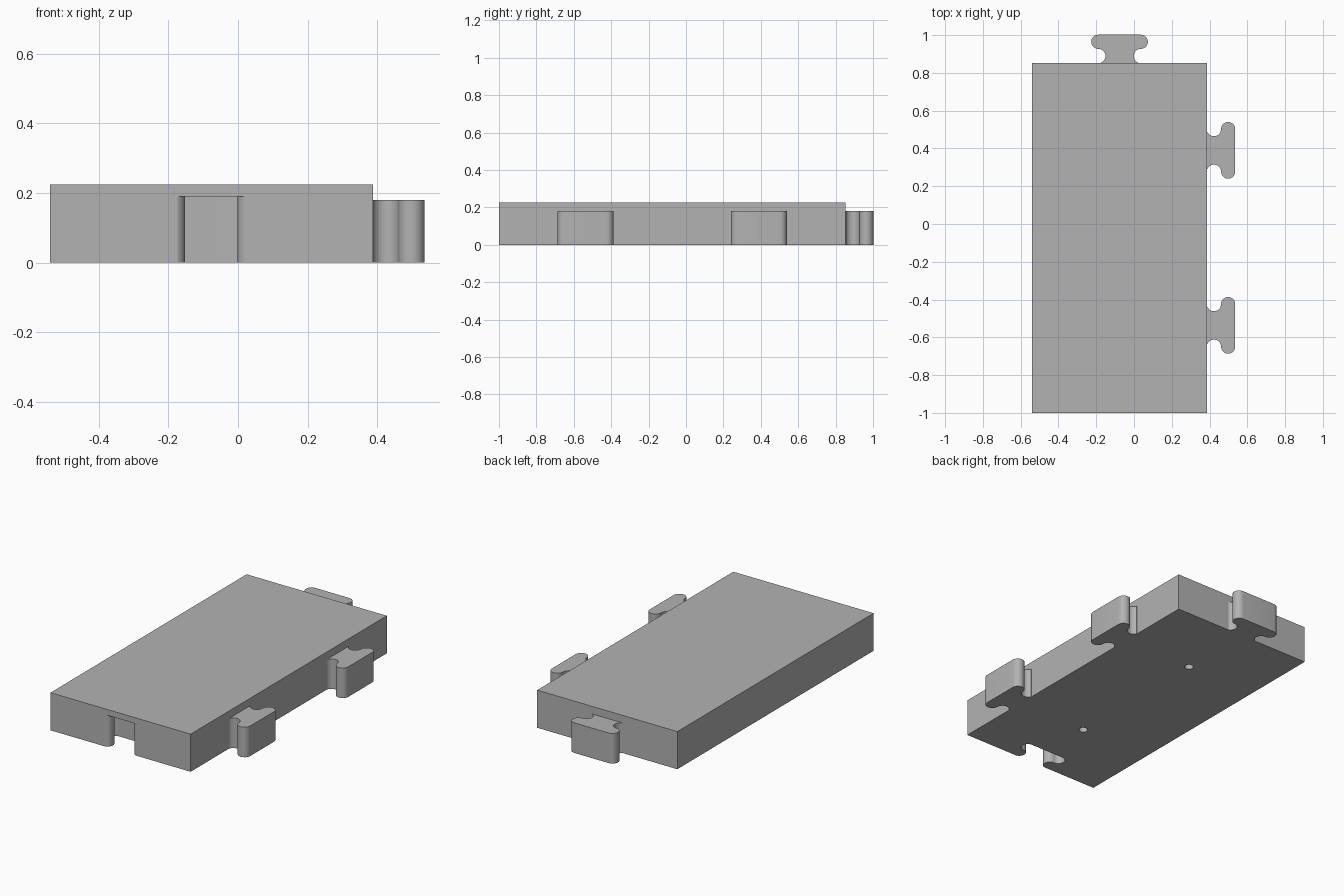
import bpy, bmesh
from math import sin, cos, pi, radians
from mathutils import Matrix, Vector

cube = bpy.data.objects.get("Cube")
if cube:
    bpy.data.objects.remove(cube, do_unlink=True)

grey = bpy.data.materials.new("plain_grey")
grey.use_nodes = True
colour = (0.45, 0.45, 0.45, 1)
grey.diffuse_color = colour
grey.node_tree.nodes["Principled BSDF"].inputs["Base Color"].default_value = colour

LEFT, RIGHT, FRONT, BACK, TOP = -0.54, 0.387, -1.0, 0.853, 0.225
MID_X = (LEFT + RIGHT) / 2
QUARTERS = [FRONT + (BACK - FRONT) * t for t in (0.25, 0.75)]


def prism(name, outline, low, high, matrix=Matrix()):
    """Extrude a flat outline from low to high."""
    bm = bmesh.new()
    face = bm.faces.new([bm.verts.new((x, y, low)) for x, y in outline])
    result = bmesh.ops.extrude_face_region(bm, geom=[face])
    verts = [v for v in result["geom"] if isinstance(v, bmesh.types.BMVert)]
    bmesh.ops.translate(bm, verts=verts, vec=(0, 0, high - low))
    bm.transform(matrix)
    bmesh.ops.recalc_face_normals(bm, faces=bm.faces)
    mesh = bpy.data.meshes.new(name)
    bm.to_mesh(mesh)
    bm.free()
    mesh.materials.append(grey)
    obj = bpy.data.objects.new(name, mesh)
    bpy.context.collection.objects.link(obj)
    return obj


def arc(cx, cy, r, start, end, steps):
    angles = [radians(start + (end - start) * i / steps) for i in range(steps + 1)]
    return [(cx + r * cos(a), cy + r * sin(a)) for a in angles]


def joint_outline(r=0.0375, reach=0.149):
    """T-shaped joint pointing along +x, with round ends and a waisted neck."""
    head, neck, off = reach - r, reach - 3 * r, 3 * r
    half = arc(neck, off, r, 203, 360 - 90, 8)      # flare into the neck
    half += arc(neck, off, r, 270, 360, 10)[1:]     # neck curving to the head
    half += arc(head, off, r, 180, 0, 18)[1:]       # rounded end of the head
    root = [(-0.005, half[0][1])]
    upper = root + half
    return upper + [(x, -y) for x, y in reversed(upper)]


def smooth(obj):
    bpy.ops.object.select_all(action="DESELECT")
    obj.select_set(True)
    bpy.context.view_layer.objects.active = obj
    bpy.ops.object.shade_smooth_by_angle(angle=radians(35))


def place(x, y, turn=0):
    return Matrix.Translation(Vector((x, y, 0))) @ Matrix.Rotation(turn, 4, "Z")


# Main slab
slab = prism("slab", [(LEFT, FRONT), (RIGHT, FRONT), (RIGHT, BACK), (LEFT, BACK)], 0, TOP)

# Socket in the front edge and two peg holes underneath
cutters = [prism("socket_cutter", joint_outline(), -0.1, 0.19, place(MID_X, FRONT, pi / 2))]
for y in QUARTERS:
    circle = arc(0, 0, 0.025, 0, 360, 24)[:-1]
    cutters.append(prism("hole_cutter", circle, -0.1, 0.18, place(MID_X, y)))
bpy.context.view_layer.objects.active = slab
for cutter in cutters:
    mod = slab.modifiers.new("cut", "BOOLEAN")
    mod.operation, mod.solver, mod.object = "DIFFERENCE", "EXACT", cutter
    bpy.ops.object.modifier_apply(modifier=mod.name)
    bpy.data.objects.remove(cutter, do_unlink=True)
smooth(slab)

# Interlocking tabs
tabs = [("front_side_tab", RIGHT, QUARTERS[0], 0),
        ("back_side_tab", RIGHT, QUARTERS[1], 0),
        ("back_tab", MID_X, BACK, pi / 2)]
for name, x, y, turn in tabs:
    smooth(prism(name, joint_outline(), 0, 0.18, place(x, y, turn)))
